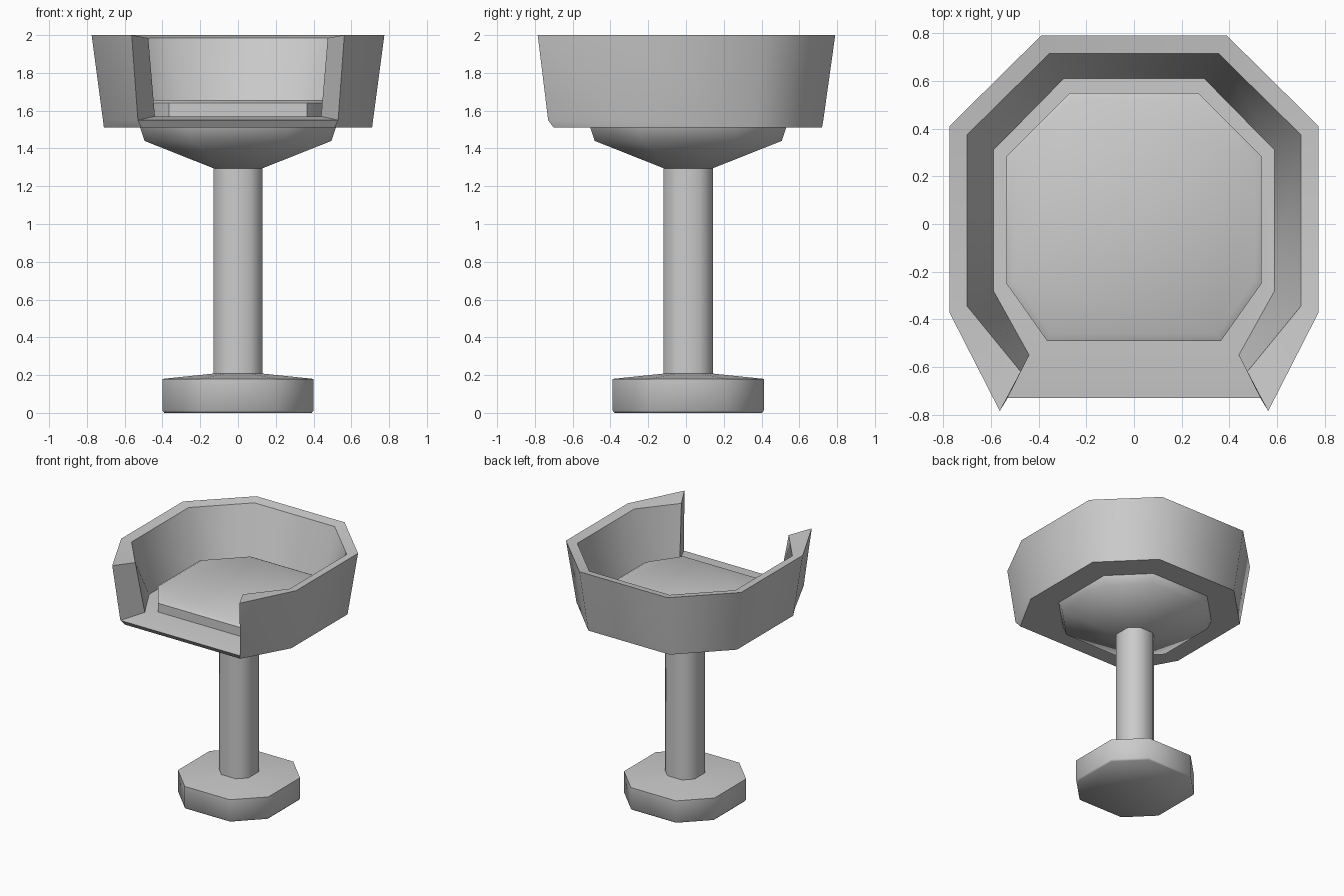
import bpy, bmesh, math

if "Cube" in bpy.data.objects:
    bpy.data.objects.remove(bpy.data.objects["Cube"])

CY = 0.012  # pedestal centre in y


def finish(name, bm, angle=50):
    bmesh.ops.recalc_face_normals(bm, faces=bm.faces[:])
    me = bpy.data.meshes.new(name)
    bm.to_mesh(me)
    bm.free()
    ob = bpy.data.objects.new(name, me)
    bpy.context.collection.objects.link(ob)
    bpy.ops.object.select_all(action='DESELECT')
    ob.select_set(True)
    bpy.context.view_layer.objects.active = ob
    bpy.ops.object.shade_smooth_by_angle(angle=math.radians(angle))
    return ob


def mirror_ring(half):
    """Right-hand points (back to front) -> closed symmetric ring."""
    return half + [(-x, y) for x, y in reversed(half)]


def octagon(r, cy=CY):
    h = r * 0.5
    return [(x, y + cy) for x, y in mirror_ring([(h, r), (r, h), (r, -h), (h, -r)])]


def add_ring(bm, pts, z):
    return [bm.verts.new((x, y, z)) for x, y in pts]


def loft(name, rings):
    bm = bmesh.new()
    loops = [add_ring(bm, pts, z) for pts, z in rings]
    for a, b in zip(loops, loops[1:]):
        for i in range(len(a)):
            j = (i + 1) % len(a)
            bm.faces.new((a[i], a[j], b[j], b[i]))
    bm.faces.new(loops[0])
    bm.faces.new(loops[-1])
    return finish(name, bm)


# Pedestal: foot, column and flared seat support
loft("foot", [(octagon(0.39), 0), (octagon(0.40), 0.012),
              (octagon(0.40), 0.18), (octagon(0.13), 0.208)])
loft("column", [(octagon(0.13), 0.18), (octagon(0.13), 1.31)])
loft("seat_support", [(octagon(0.13), 1.295), (octagon(0.495), 1.44),
                      (octagon(0.52), 1.515)])

# Cushion with a softened top edge
side = mirror_ring([(0.27, 0.55), (0.535, 0.285), (0.535, -0.25), (0.365, -0.49)])
top = mirror_ring([(0.257, 0.52), (0.505, 0.27), (0.505, -0.237), (0.35, -0.462)])
loft("cushion", [(side, 1.56), (side, 1.64), (top, 1.656)])

# Wrap-around shell: closed wall, open above the front lip
bm = bmesh.new()
bottom = add_ring(bm, mirror_ring([(0.36, 0.72), (0.71, 0.37), (0.71, -0.34), (0.51, -0.70)]), 1.51)
low = add_ring(bm, mirror_ring([(0.363, 0.727), (0.715, 0.374), (0.715, -0.343), (0.53, -0.73)]), 1.55)
rim_out = add_ring(bm, mirror_ring([(0.39, 0.79), (0.775, 0.41), (0.775, -0.37), (0.563, -0.785)]), 2.0)
rim_in = add_ring(bm, mirror_ring([(0.355, 0.715), (0.70, 0.375), (0.70, -0.345), (0.475, -0.62)]), 1.985)
inner = add_ring(bm, mirror_ring([(0.295, 0.61), (0.59, 0.31), (0.59, -0.28), (0.44, -0.55)]), 1.57)
for i in range(8):
    j = (i + 1) % 8
    # the front segment (3 to 4) is only the low lip
    stack = [bottom, low, inner] if i == 3 else [bottom, low, rim_out, rim_in, inner]
    for a, b in zip(stack, stack[1:]):
        bm.faces.new((a[i], a[j], b[j], b[i]))
for k in (3, 4):  # arm end caps
    bm.faces.new((low[k], rim_out[k], rim_in[k], inner[k]))
bm.faces.new(bottom)
bm.faces.new(inner)
finish("seat_shell", bm)
